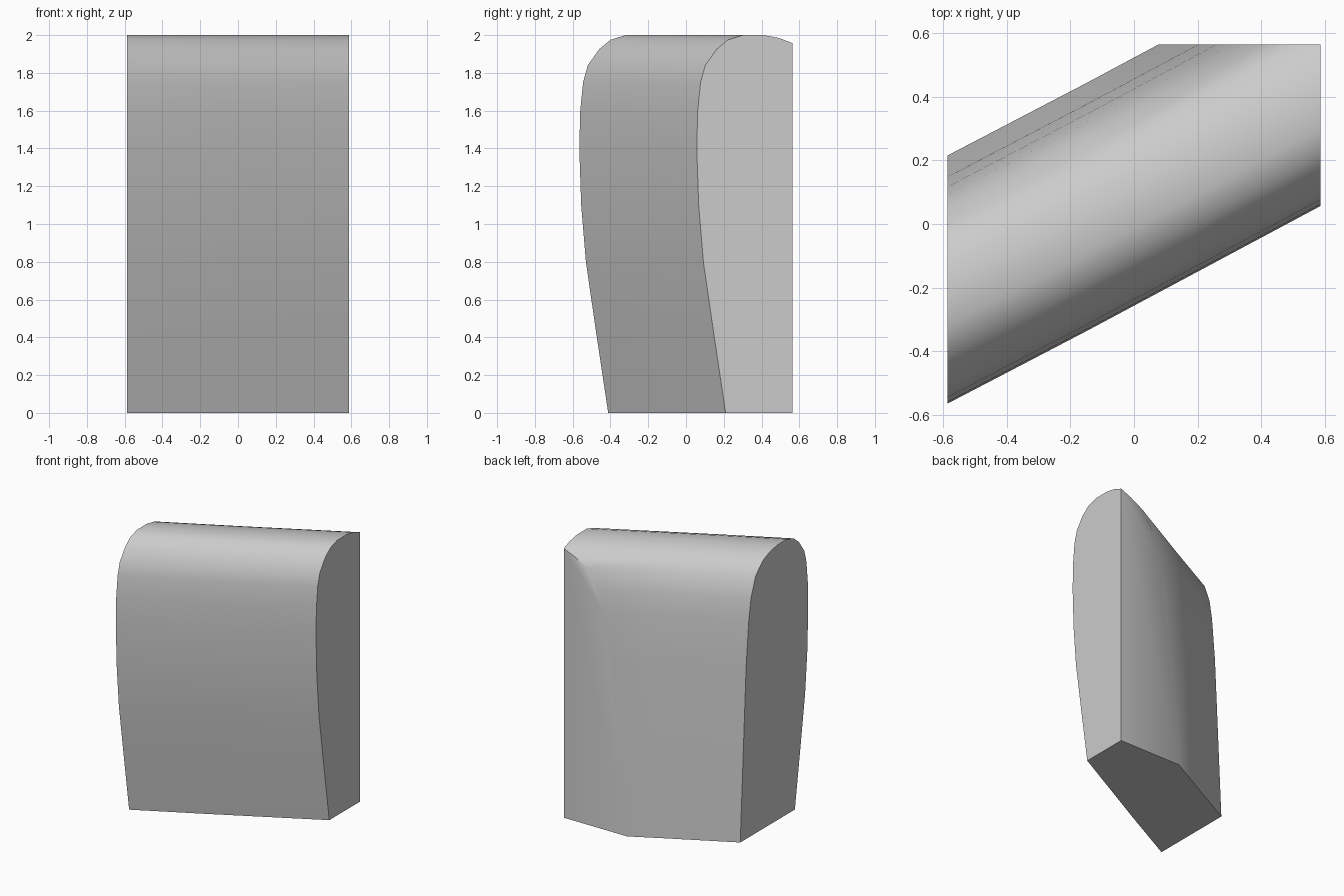
import bpy, bmesh, math

if "Cube" in bpy.data.objects:
    bpy.data.objects.remove(bpy.data.objects["Cube"])

# Side profile (y, z) at the left end, from front foot over the top to back foot
PROFILE = [(-.412, 0), (-.475, .42), (-.53, .80), (-.555, 1.1), (-.565, 1.4), (-.56, 1.6),
           (-.545, 1.75), (-.52, 1.84), (-.46, 1.925), (-.40, 1.975), (-.32, 2.0),
           (-.21, 2.0), (-.13, 1.985), (-.057, 1.957), (-.01, 1.92), (.041, 1.866),
           (.091, 1.73), (.117, 1.58), (.148, 1.25), (.215, 0)]
# Stations along the slanted run: (x, y shift)
STATIONS = [(-.587, 0), (-.15, .228), (.587, .622)]
BACK = .565

grey = bpy.data.materials.new("light grey")
grey.diffuse_color = (.6, .6, .6, 1)
grey.use_nodes = True
grey.node_tree.nodes["Principled BSDF"].inputs["Base Color"].default_value = grey.diffuse_color

# Loft the profile along the slanted run
bm = bmesh.new()
rings = [[bm.verts.new((x, y + dy, z)) for y, z in PROFILE] for x, dy in STATIONS]
n = len(PROFILE)
for a, b in zip(rings, rings[1:]):
    for i in range(n):
        j = (i + 1) % n
        bm.faces.new((a[i], a[j], b[j], b[i]))
bm.faces.new(rings[0])
bm.faces.new(rings[-1])

# Trim the rear corner flat and cap it
cut = bmesh.ops.bisect_plane(bm, geom=bm.verts[:] + bm.edges[:] + bm.faces[:],
                             plane_co=(0, BACK, 0), plane_no=(0, 1, 0), clear_outer=True)
edges = [e for e in bm.edges if e.is_boundary]
bmesh.ops.contextual_create(bm, geom=edges)
bmesh.ops.recalc_face_normals(bm, faces=bm.faces[:])

mesh = bpy.data.meshes.new("rounded_slanted_block")
bm.to_mesh(mesh)
bm.free()
block = bpy.data.objects.new("rounded_slanted_block", mesh)
bpy.context.collection.objects.link(block)
mesh.materials.append(grey)

# Smooth the curved skin, keep cut edges sharp
bpy.context.view_layer.objects.active = block
block.select_set(True)
bpy.ops.object.shade_smooth_by_angle(angle=math.radians(35))
